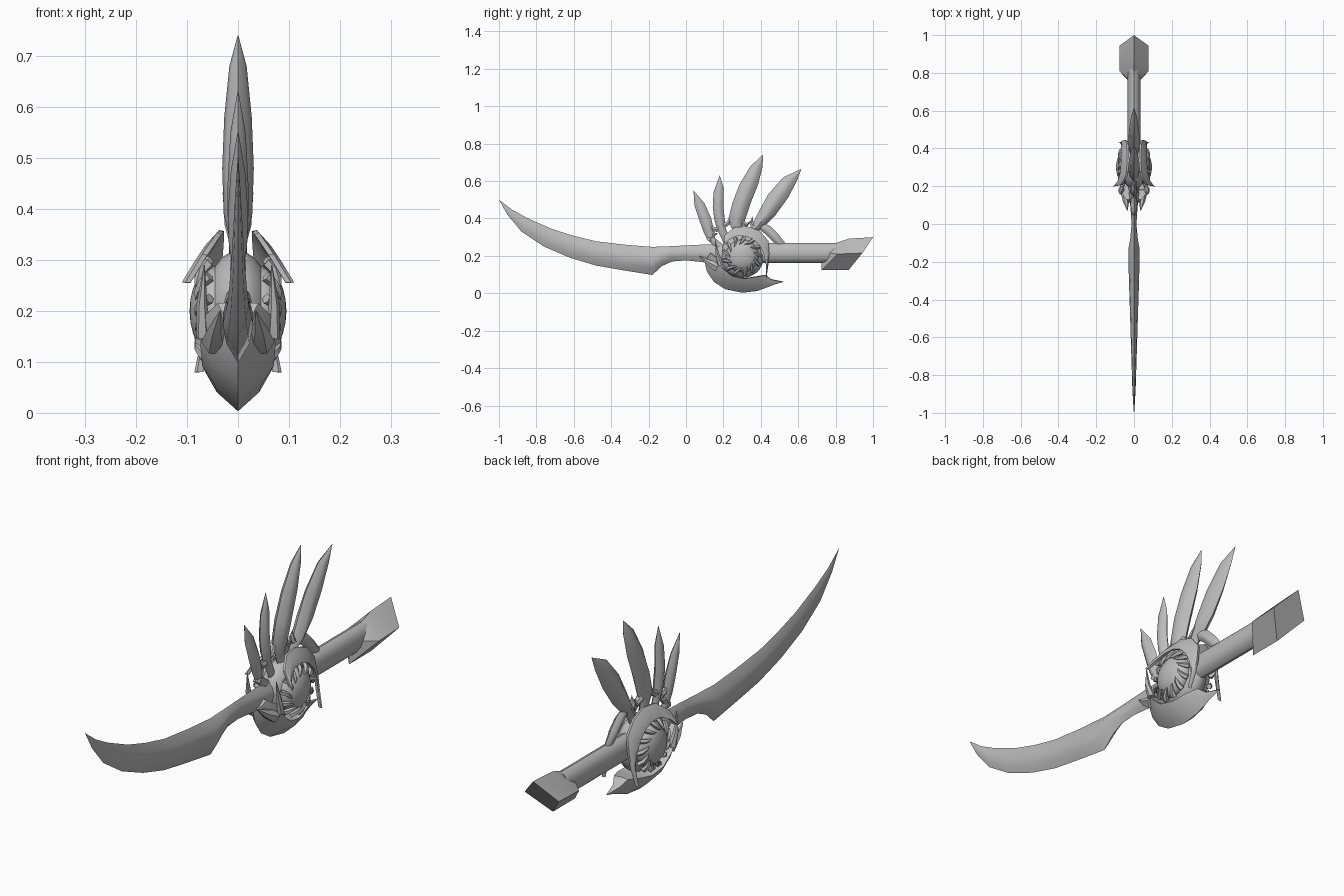
import bpy, bmesh, math
from mathutils import Vector, Matrix

steel = bpy.data.materials.new("steel_grey")
steel.diffuse_color = (0.5, 0.5, 0.5, 1)
CY, CZ = 0.30, 0.20          # centre of the round guard


def finish(name, bm, angle=40):
    bmesh.ops.remove_doubles(bm, verts=bm.verts, dist=0.0004)
    bmesh.ops.recalc_face_normals(bm, faces=bm.faces)
    me = bpy.data.meshes.new(name)
    bm.to_mesh(me)
    bm.free()
    me.materials.append(steel)
    ob = bpy.data.objects.new(name, me)
    bpy.context.collection.objects.link(ob)
    bpy.ops.object.select_all(action='DESELECT')
    ob.select_set(True)
    bpy.context.view_layer.objects.active = ob
    bpy.ops.object.shade_smooth_by_angle(angle=math.radians(angle))
    return ob


def skin(bm, rings):
    """Join closed rings of points into a capped solid."""
    vs = [[bm.verts.new(p) for p in r] for r in rings]
    n = len(vs[0])
    for a, b in zip(vs, vs[1:]):
        for i in range(n):
            j = (i + 1) % n
            bm.faces.new((a[i], a[j], b[j], b[i]))
    bm.faces.new(vs[0][::-1])
    bm.faces.new(vs[-1])


def lens_rings(stations):
    """Lens sections from (y, z) of both edges plus half width."""
    rings = []
    ts = (1, .5, 0, -.5, -1, -.5, 0, .5)
    for y1, z1, y2, z2, w in stations:
        ring = []
        for i, t in enumerate(ts):
            f = (1 + t) / 2
            side = 1 if i < 4 else -1
            ring.append((side * w * (1 - t * t), y2 + (y1 - y2) * f, z2 + (z1 - z2) * f))
        rings.append(ring)
    return rings


def lens(name, stations):
    bm = bmesh.new()
    skin(bm, lens_rings(stations))
    return finish(name, bm)


def tube(bm, pts, radii, sides=6):
    """Tapered curved rod along a path."""
    pts = [Vector(p) for p in pts]
    rings = []
    for i, p in enumerate(pts):
        d = pts[min(i + 1, len(pts) - 1)] - pts[max(i - 1, 0)]
        q = d.to_track_quat('Z', 'Y')
        rings.append([p + q @ Vector((math.cos(k * math.tau / sides),
                                      math.sin(k * math.tau / sides), 0)) * radii[i]
                      for k in range(sides)])
    skin(bm, rings)


def polar(x, r, deg):
    a = math.radians(deg)
    return (x, CY + r * math.cos(a), CZ + r * math.sin(a))


def mirrored(bm):
    """Add the copy on the other side of x = 0."""
    geo = bmesh.ops.duplicate(bm, geom=bm.verts[:] + bm.edges[:] + bm.faces[:])["geom"]
    for v in geo:
        if isinstance(v, bmesh.types.BMVert):
            v.co.x *= -1


# Curved blade, its heel and the neck running into the guard
lens("blade", [
    (-1, .50, -1, .50, .001), (-.93, .447, -.955, .42, .005),
    (-.85, .403, -.88, .33, .009), (-.72, .345, -.76, .25, .013),
    (-.60, .307, -.62, .19, .017), (-.48, .278, -.48, .148, .021),
    (-.33, .260, -.33, .122, .026), (-.18, .248, -.18, .098, .03),
    (-.13, .250, -.13, .145, .029), (-.08, .252, -.075, .170, .02),
    (0, .256, 0, .176, .013), (.08, .260, .08, .168, .018), (.20, .262, .20, .15, .03)])

# Round grip
bm = bmesh.new()
tube(bm, [(0, .30, .216), (0, .55, .216), (0, .82, .216)], [.053] * 3, 12)
for v in bm.verts:
    v.co.x *= .64
finish("grip", bm)

# Diamond pommel with slanted ends
bm = bmesh.new()
skin(bm, [
    [(0, .79, .265), (.035, .77, .215), (0, .725, .165), (-.035, .77, .215)],
    [(0, .87, .292), (.078, .81, .21), (0, .725, .125), (-.078, .81, .21)],
    [(0, 1, .30), (.078, .943, .215), (0, .87, .125), (-.078, .943, .215)]])
finish("pommel", bm, 30)

# Round core of the guard
bm = bmesh.new()
bmesh.ops.create_uvsphere(bm, u_segments=28, v_segments=14, radius=1,
                          matrix=Matrix.Translation((0, CY, CZ)) @
                          Matrix.Diagonal((.068, .118, .118, 1)) @
                          Matrix.Rotation(math.pi / 2, 4, 'Y'))
finish("guard_core", bm)

# Domed bosses on both sides
bm = bmesh.new()
for s in (1, -1):
    bmesh.ops.create_uvsphere(bm, u_segments=24, v_segments=12, radius=1,
                              matrix=Matrix.Translation((s * .045, CY, CZ)) @
                              Matrix.Diagonal((.05, .088, .088, 1)) @
                              Matrix.Rotation(math.pi / 2, 4, 'Y'))
finish("side_bosses", bm)

# Ring of small hooked claws over each boss
bm = bmesh.new()
for i in range(13):
    a = i * 360 / 13
    tube(bm, [polar(.055, .102, a), polar(.07, .088, a + 3),
              polar(.079, .073, a + 10), polar(.084, .064, a + 22)],
         [.011, .010, .007, .0008], 5)
mirrored(bm)
finish("boss_claws", bm)

# Keeled hull below the guard, ending in a rear point
hull = [(.10, .165, .13, .215, .04), (.112, .115, .165, .19, .066),
        (.15, .06, .195, .135, .074), (.21, .022, .245, .092, .07),
        (.30, .003, .31, .078, .063), (.38, .012, .375, .088, .052),
        (.43, .030, .425, .096, .032), (.47, .046, .455, .073, .016),
        (.52, .06, .52, .06, 0)]
bm = bmesh.new()
rings = []
for ky, kz, ry, rz, x in hull:
    my, mz = ky * .5 + ry * .5, kz * .5 + rz * .5
    rings.append([(0, ky, kz), (x * .66, my, mz), (x, ry, rz), (0, ry, rz + .003),
                  (-x, ry, rz), (-x * .66, my, mz)])
skin(bm, rings)
finish("hull", bm)

# Forward spikes and upright horns of the hull
bm = bmesh.new()
tube(bm, [(.042, .17, .14), (.042, .12, .165), (.035, .07, .20)], [.03, .017, .001])
tube(bm, [(.066, .185, .15), (.071, .168, .21), (.066, .155, .29)], [.016, .011, .001])
mirrored(bm)
finish("hull_spikes", bm)

# Crescent plates hooking over each boss: angle, inner/outer radius, inner/outer x
crescent = [(151, .114, .115, .105, .104), (130, .112, .145, .087, .07),
            (105, .110, .158, .073, .042), (80, .108, .161, .07, .037),
            (55, .108, .164, .07, .038), (30, .110, .162, .07, .042),
            (5, .117, .146, .068, .052), (-20, .135, .149, .068, .062),
            (-43, .176, .177, .08, .079)]
bm = bmesh.new()
skin(bm, [[polar(xi, ri, a), polar((xi + xo) / 2 + .006, (ri + ro) / 2, a), polar(xo, ro, a),
           polar(xo - .010, ro - .002, a), polar(xi - .012, ri, a)]
          for a, ri, ro, xi, xo in crescent])
mirrored(bm)
finish("crescents", bm)

# Four swept fins with narrow stems rooted in the core
fins = [
    [(.04, .55, .041, .549, .001), (.045, .47, .10, .48, .014), (.075, .38, .135, .40, .02),
     (.095, .325, .15, .335, .018), (.115, .285, .155, .295, .012), (.16, .24, .20, .26, .012)],
    [(.18, .63, .181, .629, .001), (.147, .54, .202, .56, .015), (.143, .46, .20, .46, .02),
     (.152, .39, .208, .39, .021), (.165, .345, .212, .35, .014), (.20, .27, .24, .28, .012)],
    [(.41, .74, .411, .739, .001), (.345, .68, .41, .68, .017), (.285, .58, .385, .58, .027),
     (.247, .48, .345, .48, .031), (.225, .39, .315, .39, .028), (.245, .345, .30, .35, .018),
     (.26, .29, .31, .29, .016)],
    [(.615, .665, .616, .663, .001), (.52, .62, .595, .605, .017), (.44, .53, .545, .51, .027),
     (.39, .44, .48, .42, .03), (.355, .37, .425, .365, .026), (.335, .34, .39, .335, .018),
     (.32, .28, .36, .28, .016)]]
for i, f in enumerate(fins):
    lens("fin_%d" % (i + 1), f)

# Small barbs between the fin roots
bm = bmesh.new()
for pts in ([(.12, .28), (.15, .315), (.17, .32)], [(.17, .34), (.145, .345), (.125, .37)],
            [(.20, .36), (.225, .375), (.24, .41)], [(.30, .38), (.325, .365), (.345, .385)],
            [(.37, .35), (.35, .375), (.355, .41)]):
    tube(bm, [(0, y, z) for y, z in pts], [.016, .013, .001])
finish("fin_barbs", bm)

# Rear brace curving from the last fin down to the grip
lens("rear_brace", [(.40, .385, .38, .35, .012), (.45, .36, .42, .32, .018),
                    (.49, .32, .455, .285, .018), (.53, .27, .49, .25, .012),
                    (.53, .255, .50, .245, .008)])
